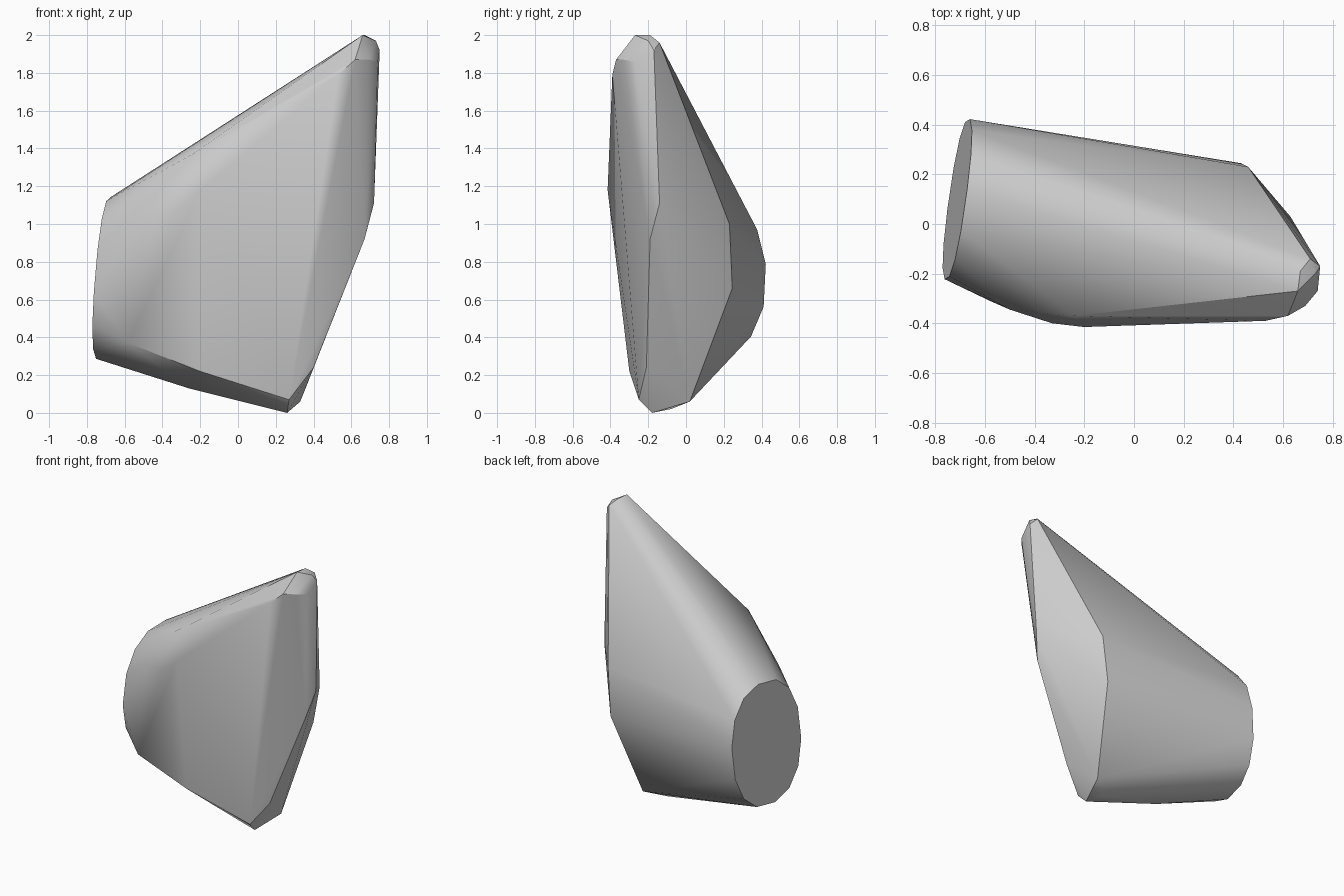
import bpy
import bmesh
import math
from mathutils import Vector

default_cube = bpy.data.objects.get("Cube")
if default_cube:
    bpy.data.objects.remove(default_cube, do_unlink=True)


def make_material(name, colour):
    material = bpy.data.materials.new(name)
    material.use_nodes = True
    material.diffuse_color = colour
    material.node_tree.nodes["Principled BSDF"].inputs["Base Color"].default_value = colour
    return material


def signed_power(value, exponent):
    return math.copysign(abs(value) ** exponent, value)


def end_cap(count=14):
    """Slanted flat oval that closes the blunt end."""
    ring = []
    for index in range(count):
        angle = math.tau * (index + 0.3) / count
        dy = 0.325 * signed_power(math.cos(angle), 0.88)
        dz = 0.43 * signed_power(math.sin(angle), 0.88)
        ring.append((-0.712 + 0.14 * dy + 0.08 * dz, 0.1 + dy, 0.715 + dz))
    return ring


# Rounded upper point
tip = [(.66, -.27, 2), (.67, -.19, 2), (.71, -.14, 1.96), (.73, -.2, 1.97),
       (.75, -.17, 1.92), (.74, -.27, 1.86), (.69, -.33, 1.87),
       (.62, -.37, 1.87), (.53, -.39, 1.79)]

# Broad front face and its softened upper border
front_face = [(-.2, -.415, 1.18), (-.33, -.4, 1.08), (-.5, -.345, 1.05),
              (-.24, -.37, 1.37), (-.12, -.22, 1.48),
              (-.58, -.31, .37), (-.2, -.3, .22), (.27, -.25, .07)]

# Narrow flank on the left side
flank = [(.72, -.14, 1.11), (.67, -.19, .92), (.63, .03, 1.05),
         (.46, .23, 1), (.43, .245, .66), (.4, -.21, .24)]

# Underside
base = [(.33, .02, .06), (.2, -.08, .02), (.26, -.18, 0), (-.26, -.08, .13)]

# Stretch one faceted skin over all the corner groups
bm = bmesh.new()
for corner in end_cap() + tip + front_face + flank + base:
    bm.verts.new(Vector(corner))
hull = bmesh.ops.convex_hull(bm, input=bm.verts[:])
loose = [item for item in hull["geom_interior"] if isinstance(item, bmesh.types.BMVert)]
bmesh.ops.delete(bm, geom=loose, context="VERTS")

# Merge the flat areas into single faces
bmesh.ops.dissolve_limit(bm, angle_limit=math.radians(1), verts=bm.verts[:], edges=bm.edges[:])
bmesh.ops.recalc_face_normals(bm, faces=bm.faces[:])

mesh = bpy.data.meshes.new("stone_shard")
bm.to_mesh(mesh)
bm.free()
mesh.materials.append(make_material("stone grey", (0.6, 0.6, 0.6, 1)))

shard = bpy.data.objects.new("stone_shard", mesh)
bpy.context.collection.objects.link(shard)
bpy.context.view_layer.objects.active = shard
shard.select_set(True)
bpy.ops.object.shade_smooth_by_angle(angle=math.radians(30))
